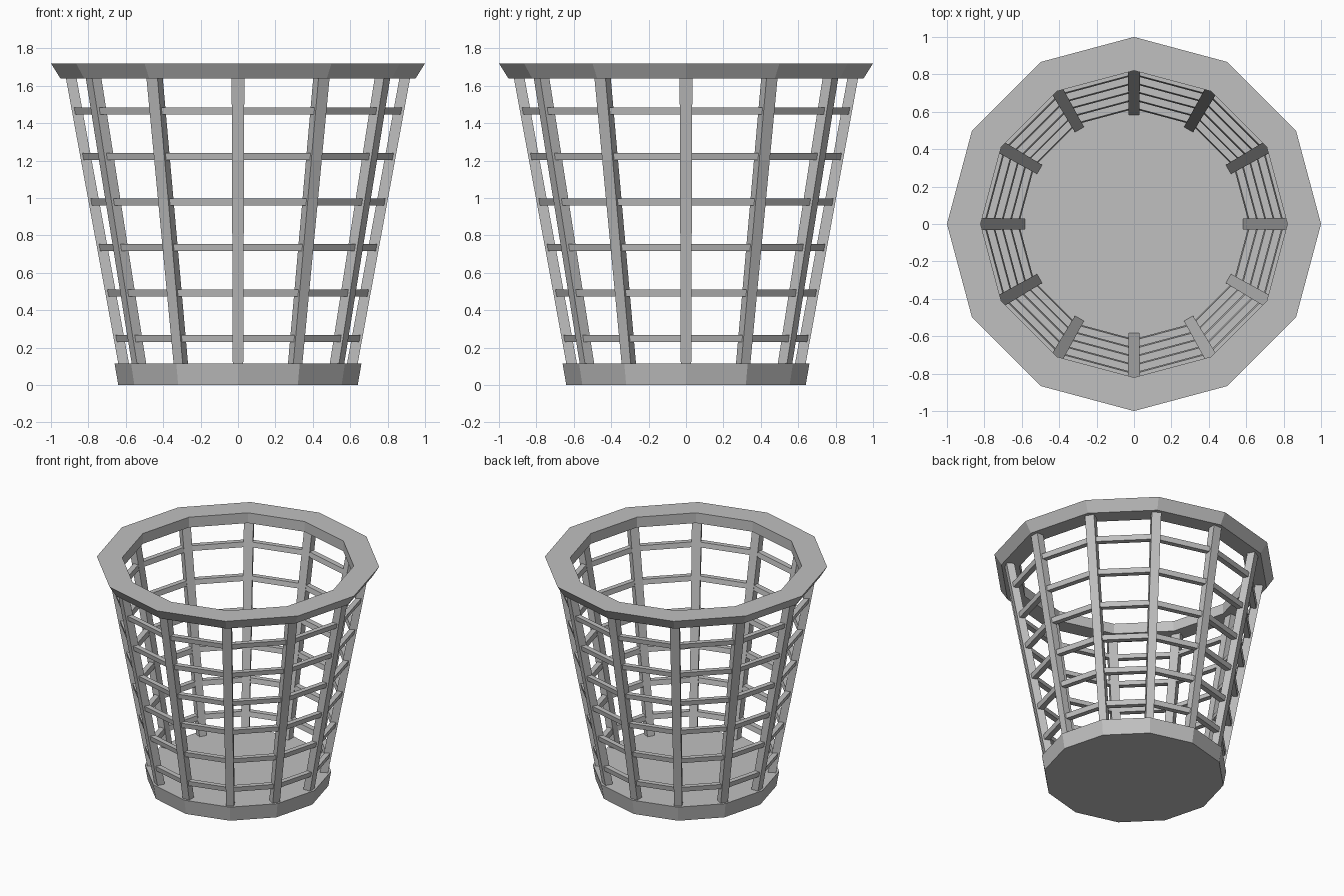
import bpy
import bmesh
from math import cos, sin, pi

SIDES = 12
BASE_TOP = 0.115
RIM_LOW, RIM_HIGH = 1.64, 1.72

cube = bpy.data.objects.get("Cube")
if cube:
    bpy.data.objects.remove(cube, do_unlink=True)

grey = bpy.data.materials.new("plain grey")
grey.use_nodes = True
colour = (0.53, 0.53, 0.53, 1)
grey.diffuse_color = colour
grey.node_tree.nodes["Principled BSDF"].inputs["Base Color"].default_value = colour


def finish(name, bm):
    bmesh.ops.recalc_face_normals(bm, faces=bm.faces)
    mesh = bpy.data.meshes.new(name)
    bm.to_mesh(mesh)
    bm.free()
    mesh.materials.append(grey)
    obj = bpy.data.objects.new(name, mesh)
    bpy.context.collection.objects.link(obj)
    return obj


def ring(name, profile):
    """Sweep a closed (radius, height) profile round the twelve sides."""
    bm = bmesh.new()
    loops = []
    for i in range(SIDES):
        a = 2 * pi * i / SIDES
        loops.append([bm.verts.new((r * cos(a), r * sin(a), z)) for r, z in profile])
    n = len(profile)
    for i in range(SIDES):
        here, there = loops[i], loops[(i + 1) % SIDES]
        for j in range(n):
            k = (j + 1) % n
            bm.faces.new((here[j], there[j], there[k], here[k]))
    return finish(name, bm)


def slat_outer(z):
    """Outer radius of the sloping wall at a height."""
    return 0.64 + (z - BASE_TOP) * 0.28 / (RIM_LOW - BASE_TOP)


# Solid base
bm = bmesh.new()
bmesh.ops.create_cone(bm, cap_ends=True, segments=SIDES, radius1=0.64,
                      radius2=0.66, depth=BASE_TOP)
# align a corner with +x and rest the base on the ground
bmesh.ops.translate(bm, verts=bm.verts, vec=(0, 0, BASE_TOP / 2))
finish("base", bm)

# Flared top rim
ring("rim", [(0.95, RIM_LOW), (1.0, RIM_HIGH), (0.82, RIM_HIGH), (0.82, RIM_LOW)])

# Upright slats, slightly wider at the top
for i in range(SIDES):
    a = 2 * pi * i / SIDES
    bm = bmesh.new()
    ends = []
    for z, half in ((BASE_TOP - 0.01, 0.028), (RIM_LOW + 0.01, 0.034)):
        outer = slat_outer(z)
        corners = ((outer, -half), (outer, half), (outer - 0.057, half), (outer - 0.057, -half))
        ends.append([bm.verts.new((x * cos(a) - y * sin(a), x * sin(a) + y * cos(a), z))
                     for x, y in corners])
    low, high = ends
    bm.faces.new(low)
    bm.faces.new(high)
    for j in range(4):
        k = (j + 1) % 4
        bm.faces.new((low[j], low[k], high[k], high[j]))
    finish(f"slat_{i + 1}", bm)

# Horizontal hoops threaded through the slats
for i in range(6):
    z = 0.249 + i * 0.2433
    low, high = z - 0.019, z + 0.019
    r_low, r_high = slat_outer(low) - 0.006, slat_outer(high) - 0.006
    ring(f"hoop_{i + 1}", [(r_low, low), (r_high, high),
                           (r_high - 0.04, high), (r_low - 0.04, low)])
